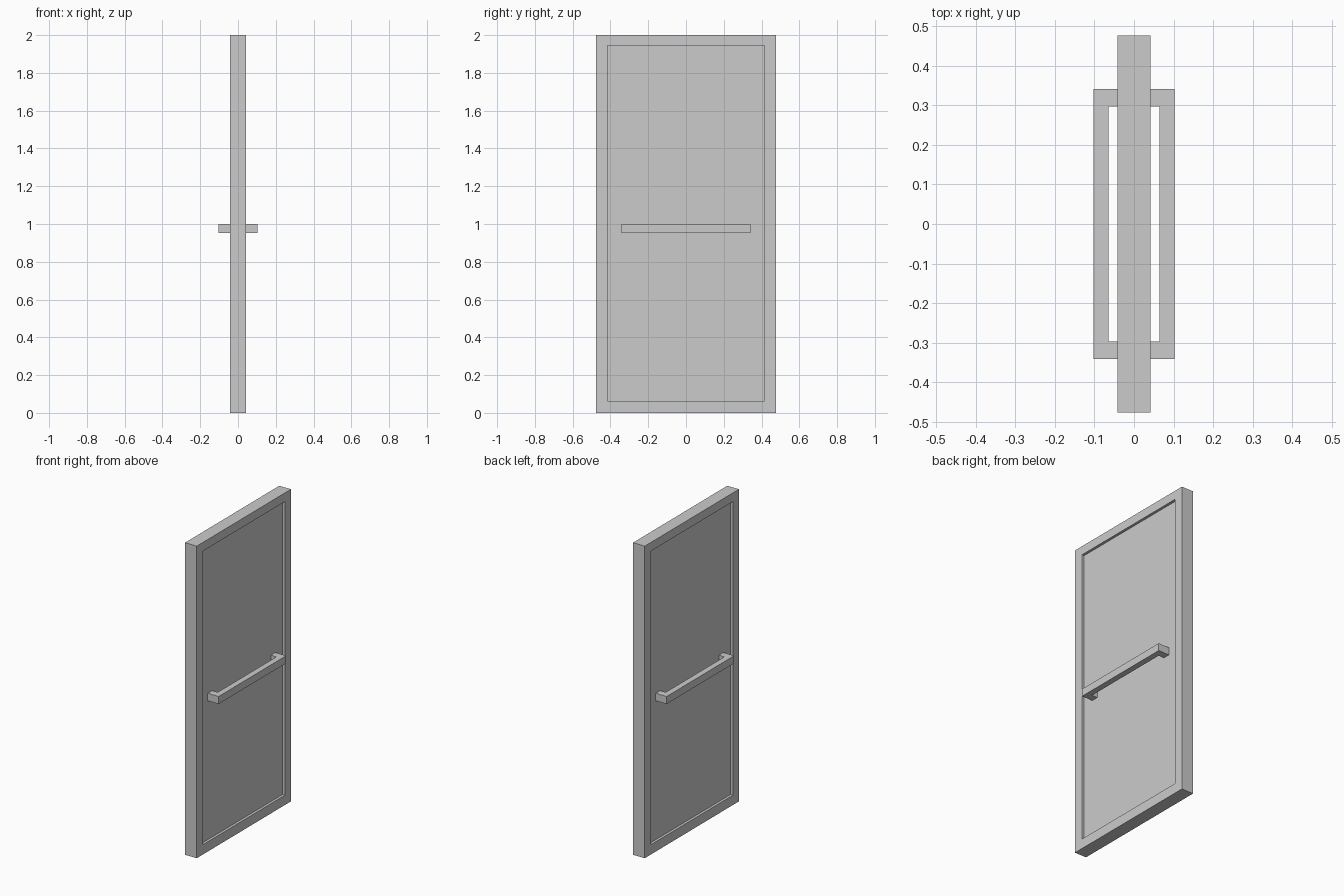
import bpy, bmesh

if "Cube" in bpy.data.objects:
    bpy.data.objects.remove(bpy.data.objects["Cube"])

HALF_T = 0.0415     # half thickness of the door frame
PANEL_X = 0.025     # half thickness of the recessed panel


def finish(name, bm):
    bmesh.ops.recalc_face_normals(bm, faces=bm.faces)
    mesh = bpy.data.meshes.new(name)
    bm.to_mesh(mesh)
    bm.free()
    ob = bpy.data.objects.new(name, mesh)
    bpy.context.collection.objects.link(ob)
    return ob


def ring(bm, x, half_w, z0, z1):
    corners = ((-half_w, z0), (half_w, z0), (half_w, z1), (-half_w, z1))
    return [bm.verts.new((x, y, z)) for y, z in corners]


def door_leaf():
    outer, inner = (0.477, 0.0, 2.0), (0.4155, 0.063, 1.944)
    steps = [(-PANEL_X, inner), (-HALF_T, inner), (-HALF_T, outer),
             (HALF_T, outer), (HALF_T, inner), (PANEL_X, inner)]
    bm = bmesh.new()
    rings = [ring(bm, x, *size) for x, size in steps]
    for a, b in zip(rings, rings[1:]):
        for i in range(4):
            j = (i + 1) % 4
            bm.faces.new((a[i], a[j], b[j], b[i]))
    bm.faces.new(rings[0])      # recessed panel on each side
    bm.faces.new(rings[-1])
    return finish("door_leaf", bm)


def pull_handle(name, side):
    # U-shaped outline seen from above, extruded upwards
    half = [(PANEL_X, 0.297), (PANEL_X, 0.342), (0.102, 0.342), (0.0645, 0.297)]
    root_in, root_out, out, bend = half
    flip = lambda p: (p[0], -p[1])
    outline = [root_in, root_out, out, flip(out), flip(root_out),
               flip(root_in), flip(bend), bend]
    bm = bmesh.new()
    face = bm.faces.new([bm.verts.new((side * x, y, 0.953)) for x, y in outline])
    ext = bmesh.ops.extrude_face_region(bm, geom=[face], use_keep_orig=True)
    top = [v for v in ext["geom"] if isinstance(v, bmesh.types.BMVert)]
    bmesh.ops.translate(bm, verts=top, vec=(0, 0, 0.048))
    return finish(name, bm)


door_leaf()
for name, side in (("left_pull_handle", -1), ("right_pull_handle", 1)):
    pull_handle(name, side)
